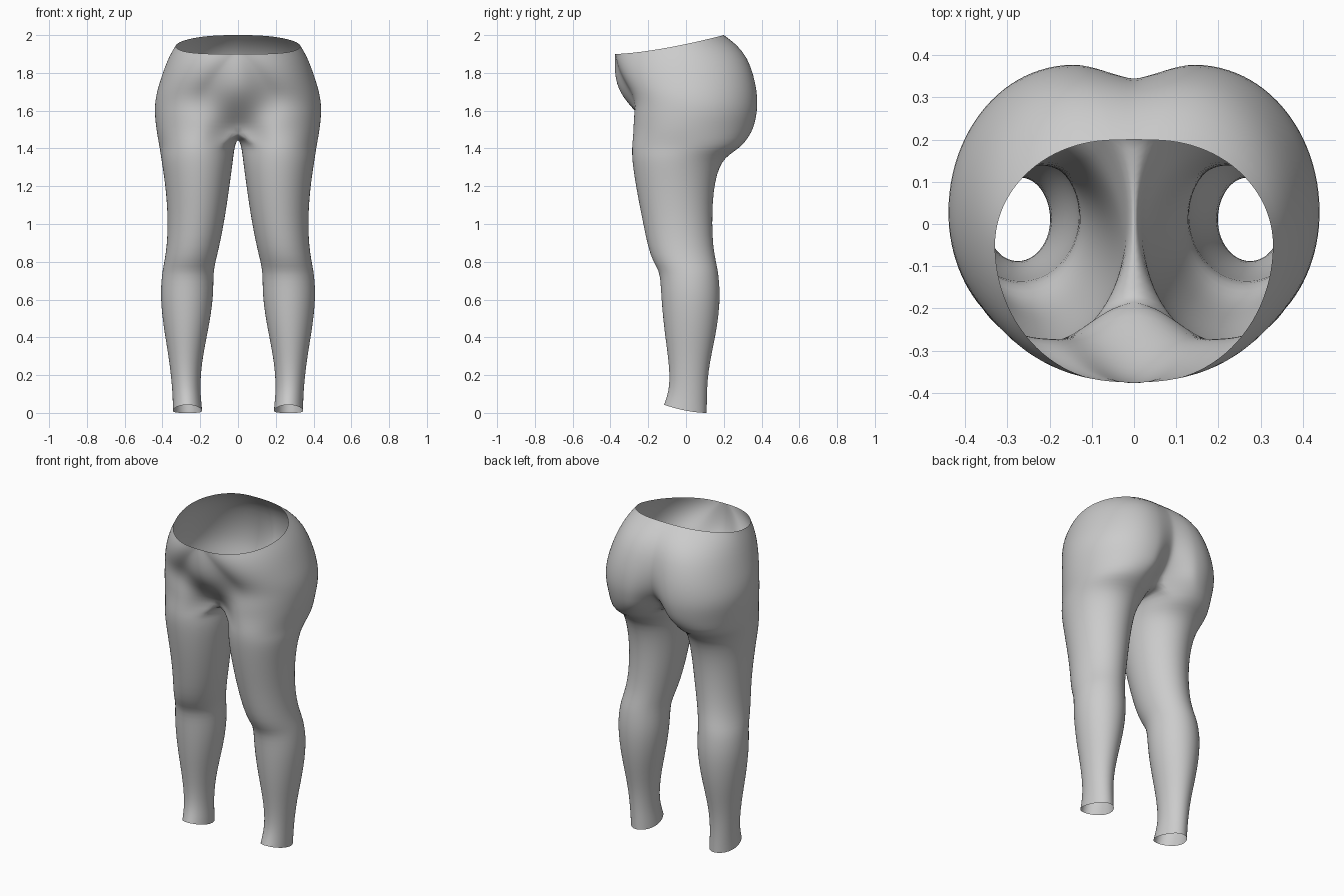
import bpy, math

if "Cube" in bpy.data.objects:
    bpy.data.objects.remove(bpy.data.objects["Cube"])

SEG = 6                                   # steps per section of the outer arc
INNER = 10                                # steps along the inner thigh
KNOTS = [230, 270, 315, 360, 405, 450, 490]   # leg angles matching the sections

# leg rings: z, inner x, outer x, front y, back y
LEG = [
    (0.00, .190, .345, -.116, .110), (0.05, .194, .345, -.102, .110),
    (0.12, .200, .348, -.088, .111), (0.22, .196, .357, -.087, .118),
    (0.32, .182, .371, -.098, .137), (0.42, .162, .388, -.112, .158),
    (0.52, .143, .402, -.123, .173), (0.62, .131, .410, -.131, .180),
    (0.70, .130, .406, -.135, .175), (0.755, .128, .399, -.144, .168),
    (0.80, .119, .390, -.174, .159), (0.88, .099, .377, -.202, .143),
    (1.00, .075, .371, -.226, .138), (1.12, .056, .377, -.250, .141),
    (1.22, .042, .387, -.268, .153), (1.30, .031, .399, -.280, .175),
    (1.35, .025, .407, -.285, .207), (1.385, .020, .412, -.286, .255),
    (1.42, .014, .418, -.285, .305),
]
# hip rings: front z, rise, front centre y, front lobe x y, side x y, back lobe x y, back centre y
HIP = [
    (1.49, .00, -.175, .20, -.279, .431, .01, .16, .352, .200),
    (1.54, .00, -.215, .20, -.278, .437, .02, .155, .366, .262),
    (1.59, .00, -.262, .21, -.273, .441, .03, .15, .376, .308),
    (1.64, .00, -.308, .21, -.270, .440, .03, .145, .379, .333),
    (1.69, .01, -.345, .20, -.284, .431, .02, .14, .375, .345),
    (1.74, .03, -.367, .17, -.315, .413, .01, .13, .359, .343),
    (1.80, .06, -.377, .13, -.347, .388, -.01, .11, .326, .318),
    (1.86, .08, -.378, .08, -.368, .359, -.03, .08, .265, .263),
    (1.90, .10, -.375, .04, -.374, .330, -.05, .05, .199, .200),
]


def leg_angles():
    outer = [a + (b - a) * k / SEG for a, b in zip(KNOTS, KNOTS[1:]) for k in range(SEG)]
    inner = [490 + 100 * k / INNER for k in range(INNER)]
    return [math.radians(a) for a in outer + inner]


def leg_ring(z, xi, xo, yf, yb):
    pts = []
    for a in leg_angles():
        x = (xi + xo) / 2 + (xo - xi) / 2 * math.cos(a)
        y = (yf + yb) / 2 + (yb - yf) / 2 * math.sin(a)
        # the hem curves up at the front
        forward = max(0.0, (yb - y) / (yb - yf))
        lift = .043 * forward ** 1.8 * max(0.0, 1 - z / .2)
        pts.append((x, y, z + lift))
    return pts


def hip_ring(z, rise, f0, fx, fy, w, sy, bx, by, b0):
    flat = []
    for k in range(SEG):                              # belly to front of thigh
        s = k / SEG
        flat.append((fx * s, f0 + (fy - f0) * (1 - math.cos(math.pi * s)) / 2))
    for k in range(2 * SEG):                          # front to side
        a = math.pi / 2 * k / (2 * SEG)
        flat.append((fx + (w - fx) * math.sin(a), sy + (fy - sy) * math.cos(a)))
    for k in range(2 * SEG):                          # side to buttock
        a = math.pi / 2 * k / (2 * SEG)
        flat.append((bx + (w - bx) * math.cos(a), sy + (by - sy) * math.sin(a)))
    for k in range(SEG + 1):                          # buttock to cleft
        s = 1 - k / SEG
        flat.append((bx * s, b0 + (by - b0) * max(0.0, math.sin(math.pi / 2 * s)) ** 1.3))
    return [(x, y, z + rise * max(0.0, (y + .375) / .575) ** 1.5) for x, y in flat]


verts, faces = [], []


def add(points):
    start = len(verts)
    verts.extend(points)
    return list(range(start, len(verts)))


def bridge(low, high):
    for k in range(len(low) - 1):
        faces.append((low[k], low[k + 1], high[k + 1], high[k]))


# leg tube
rings = [add(leg_ring(*row)) for row in LEG]
for low, high in zip(rings, rings[1:]):
    bridge(low + low[:1], high + high[:1])

# hips, open along the centre line
hips = [add(hip_ring(*row)) for row in HIP]
for low, high in zip(hips, hips[1:]):
    bridge(low, high)

# crotch seam joins the inner thigh to the centre line
top, base = rings[-1], hips[0]
n = 6 * SEG
yb, yf = verts[base[-1]][1], verts[base[0]][1]
seam = add([(0, yb + (yf - yb) * k / INNER, 1.49 - .035 * math.sin(math.pi * k / INNER))
            for k in range(1, INNER)])
bridge(top[:n + 1], base)
bridge(top[n:] + top[:1], [base[-1]] + seam + [base[0]])

mesh = bpy.data.meshes.new("leggings")
mesh.from_pydata(verts, [], faces)
leggings = bpy.data.objects.new("leggings", mesh)
bpy.context.collection.objects.link(leggings)

fabric = bpy.data.materials.new("light grey fabric")
fabric.diffuse_color = (.6, .6, .6, 1)
fabric.use_nodes = True
fabric.node_tree.nodes["Principled BSDF"].inputs["Base Color"].default_value = fabric.diffuse_color
mesh.materials.append(fabric)
mesh.shade_smooth()

# second leg and smoothing
mirror = leggings.modifiers.new("mirror", 'MIRROR')
mirror.use_clip = True
mirror.merge_threshold = .0005
smooth = leggings.modifiers.new("smooth", 'SUBSURF')
smooth.levels = smooth.render_levels = 1
